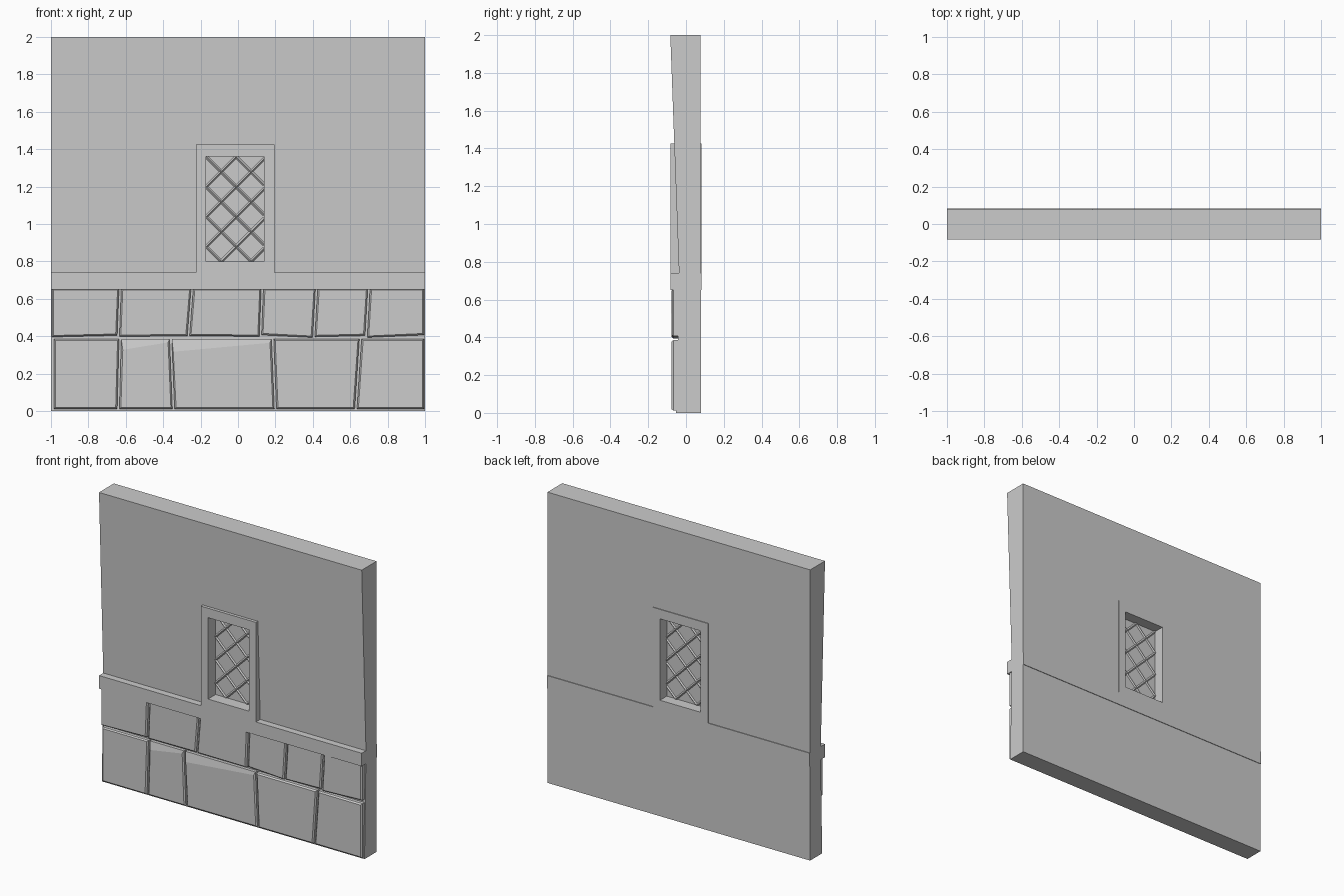
import bpy
import bmesh
import math
import random
from mathutils import Vector

cube = bpy.data.objects.get("Cube")
if cube:
    bpy.data.objects.remove(cube, do_unlink=True)

random.seed(4)
FRONT, BACK = -0.083, 0.083
HOLE_X, HOLE_Z = (-0.17, 0.14), (0.80, 1.36)
FRAME_X, FRAME_Z = (-0.225, 0.195), (0.74, 1.425)

GREY = (0.6, 0.6, 0.6, 1)
plaster = bpy.data.materials.new("plain grey")
plaster.use_nodes = True
plaster.diffuse_color = GREY
plaster.node_tree.nodes["Principled BSDF"].inputs["Base Color"].default_value = GREY


def finish(name, bm):
    bmesh.ops.recalc_face_normals(bm, faces=bm.faces)
    mesh = bpy.data.meshes.new(name)
    bm.to_mesh(mesh)
    bm.free()
    mesh.materials.append(plaster)
    obj = bpy.data.objects.new(name, mesh)
    bpy.context.collection.objects.link(obj)
    return obj


def panel(name, xs, zs, front, back, skip=None):
    """Upright slab on an x/z grid, with one optional open cell."""
    bm = bmesh.new()
    cells = {(i, j) for i in range(len(xs) - 1) for j in range(len(zs) - 1)}
    cells.discard(skip)
    f = {(i, j): bm.verts.new((x, front(z), z)) for i, x in enumerate(xs) for j, z in enumerate(zs)}
    b = {(i, j): bm.verts.new((x, back, z)) for i, x in enumerate(xs) for j, z in enumerate(zs)}
    for i, j in cells:
        ring = [(i, j), (i + 1, j), (i + 1, j + 1), (i, j + 1)]
        bm.faces.new([f[k] for k in ring])
        bm.faces.new([b[k] for k in reversed(ring)])
        beside = [(i, j - 1), (i + 1, j), (i, j + 1), (i - 1, j)]
        for n, other in enumerate(beside):
            if other not in cells:
                p, q = ring[n], ring[(n + 1) % 4]
                bm.faces.new([f[p], b[p], b[q], f[q]])
    return finish(name, bm)


def clip(point, direction):
    """Ends of a line through the window opening, in x/z."""
    low, high = -9, 9
    for axis, (a, b) in enumerate((HOLE_X, HOLE_Z)):
        t = sorted(((a - point[axis]) / direction[axis], (b - point[axis]) / direction[axis]))
        low, high = max(low, t[0]), min(high, t[1])
    return low, high


def stone(name, base, top_slope):
    """Block with chamfered edges and a slightly uneven face."""
    bm = bmesh.new()
    centre = sum((Vector(p) for p in base), Vector((0, 0))) / 4
    rings = []
    for y, inset in ((-0.03, 0), (-0.066, 0), (-0.077, 0.008)):
        ring = []
        for n, (x, z) in enumerate(base):
            x += math.copysign(inset, centre.x - x)
            z += math.copysign(inset, centre.y - z)
            dent = 0
            if inset:
                dent = random.uniform(0, 0.004)
                if n > 1:
                    z -= top_slope * (1 if n == 3 else 0.2)
            ring.append(bm.verts.new((x, y + dent, z)))
        rings.append(ring)
    for a, b in zip(rings, rings[1:]):
        for n in range(4):
            m = (n + 1) % 4
            bm.faces.new([a[n], a[m], b[m], b[n]])
    bm.faces.new(rings[-1])
    bm.faces.new(rings[0][::-1])
    return finish(name, bm)


# Leaning upper wall, open behind the window frame
panel("upper_wall", [-1, -0.2, 0.17, 1], [0.70, 0.77, 1.39, 2],
      lambda z: -0.037 - (z - 0.74) * 0.0365, 0.078, skip=(1, 1))

# Lower wall behind the stones, and the ledge above them
panel("lower_wall", [-1, 1], [0, 0.68], lambda z: -0.052 + z * 0.022, 0.079)
panel("ledge", [-1, 1], [0.65, 0.74], lambda z: FRONT, BACK)

# Window frame, pane and crossed bars
panel("window_frame", [FRAME_X[0], *HOLE_X, FRAME_X[1]], [FRAME_Z[0], *HOLE_Z, FRAME_Z[1]],
      lambda z: FRONT, BACK, skip=(1, 1))
panel("window_pane", [-0.18, 0.15], [0.79, 1.37], lambda z: -0.001, 0.009)

bars = bmesh.new()
for side in (1, -1):
    direction = Vector((side, 1)).normalized()
    for k in range(-4, 5):
        point = Vector((-0.01, 1.20 + k * 0.16))
        low, high = clip(point, direction)
        if high - low < 0.03:
            continue
        start, end = point + direction * low, point + direction * high
        middle = (start + end) / 2
        bar = bmesh.ops.create_cone(bars, cap_ends=True, segments=4, radius1=0.013,
                                    radius2=0.013, depth=high - low)["verts"]
        axis = Vector((direction.x, 0, direction.y))
        turn = Vector((0, 0, 1)).rotation_difference(axis).to_matrix()
        bmesh.ops.rotate(bars, verts=bar, matrix=turn)
        bmesh.ops.translate(bars, verts=bar, vec=(middle.x, 0.004, middle.y))
finish("window_bars", bars)

# Two courses of stones: joints are (x at the bottom, x at the top)
courses = {
    "upper": (0.40, 0.655, [(-1, -1), (-0.64, -0.63), (-0.265, -0.245), (0.12, 0.13),
                            (0.405, 0.42), (0.685, 0.70), (1, 1)], {}),
    "lower": (0.012, 0.385, [(-0.99, -0.99), (-0.64, -0.63), (-0.345, -0.36), (0.2, 0.185),
                             (0.63, 0.655), (1, 1)], {1: 0.05, 2: 0.06}),
}
GAP = 0.006
for course, (bottom, top, joints, slopes) in courses.items():
    for n, (left, right) in enumerate(zip(joints, joints[1:])):
        tilt = random.uniform(-0.008, 0.008) if course == "upper" else 0
        base = [(left[0] + GAP, bottom + tilt), (right[0] - GAP, bottom - tilt),
                (right[1] - GAP, top), (left[1] + GAP, top)]
        stone(f"{course}_stone_{n + 1}", base, slopes.get(n, 0))
